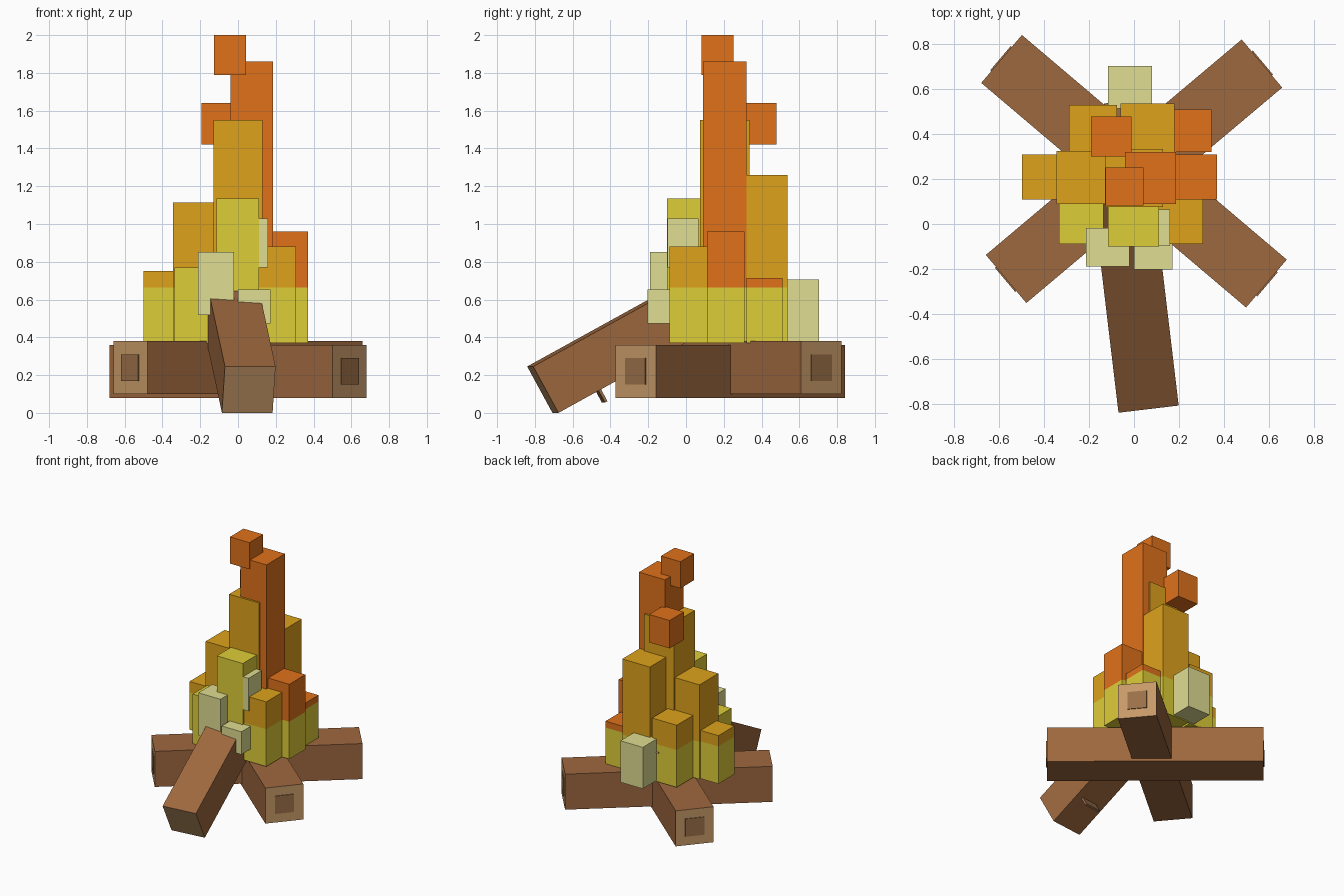
import bpy, bmesh, math
from mathutils import Vector, Matrix

if "Cube" in bpy.data.objects:
    bpy.data.objects.remove(bpy.data.objects["Cube"])


def mat(name, hexcol):
    m = bpy.data.materials.new(name)
    rgb = [int(hexcol[i:i + 2], 16) / 255 for i in (0, 2, 4)]
    lin = [c / 12.92 if c < 0.04045 else ((c + 0.055) / 1.055) ** 2.4 for c in rgb]
    m.diffuse_color = (*lin, 1)
    m.use_nodes = True
    m.node_tree.nodes["Principled BSDF"].inputs["Base Color"].default_value = m.diffuse_color
    return m


BARK = mat("bark", "9E683F")
WOOD = mat("cut_wood", "C69968")
CORE = mat("wood_core", "9A6F48")
PALE = mat("pale_flame", "E0DD92")
YELLOW = mat("yellow_flame", "DECD38")
AMBER = mat("amber_flame", "DEA21C")
ORANGE = mat("orange_flame", "E0711A")


def finish(name, bm, mats):
    me = bpy.data.meshes.new(name)
    bm.to_mesh(me)
    bm.free()
    for m in mats:
        me.materials.append(m)
    ob = bpy.data.objects.new(name, me)
    bpy.context.collection.objects.link(ob)
    return ob


def box(name, size, mats, matrix):
    bm = bmesh.new()
    bmesh.ops.create_cube(bm, size=1)
    bmesh.ops.scale(bm, vec=size, verts=bm.verts)
    bm.normal_update()
    # second material goes on the two ends along local y
    if len(mats) > 1:
        for f in bm.faces:
            f.material_index = int(abs(f.normal.y) > 0.9)
    bmesh.ops.transform(bm, matrix=matrix, verts=bm.verts)
    return finish(name, bm, mats)


def flame(name, x0, x1, y0, y1, z0, z1, col, base=None, split=0.665):
    bm = bmesh.new()
    bmesh.ops.create_cube(bm, size=1)
    bmesh.ops.scale(bm, vec=(x1 - x0, y1 - y0, z1 - z0), verts=bm.verts)
    bmesh.ops.translate(bm, vec=((x0 + x1) / 2, (y0 + y1) / 2, (z0 + z1) / 2), verts=bm.verts)
    if base:
        # yellow lower band
        bmesh.ops.bisect_plane(bm, geom=bm.verts[:] + bm.edges[:] + bm.faces[:],
                               plane_co=(0, 0, split), plane_no=(0, 0, 1))
        for f in bm.faces:
            f.material_index = int(f.calc_center_median().z < split)
    return finish(name, bm, [col, base] if base else [col])


# crossed logs with core plates on both ends
T = 0.28
for name, z, length, ang in (("crossed_log_low", 0.22, 1.547, 49.7),
                             ("crossed_log_high", 0.24, 1.49, -49.9)):
    M = Matrix.Translation((0, 0.235, z)) @ Matrix.Rotation(math.radians(ang), 4, 'Z')
    box(name, (T, length, T), [BARK, WOOD], M)
    for i, s in enumerate((-1, 1)):
        box(f"{name}_core_{i}", (0.14, 0.02, 0.14), [CORE],
            M @ Matrix.Translation((0, s * (length / 2 - 0.004), 0)))

# leaning log, foot on the ground in front
L = 1.13
R = Matrix.Rotation(math.radians(6.8), 4, 'Z') @ Matrix.Rotation(math.radians(28.7), 4, 'X')
foot = Vector((0.057, -0.758, 0.123))
axis = R.to_3x3() @ Vector((0, 1, 0))
box("leaning_log", (0.27, L, T), [BARK, WOOD], Matrix.Translation(foot + axis * L / 2) @ R)
# thin chips below the leaning log
for i, p in enumerate(((0.03, -0.464, 0.12), (-0.06, 0.505, 0.655))):
    box(f"wood_chip_{i}", (0.14, 0.015, 0.14), [CORE], Matrix.Translation(p) @ R)

# flame columns standing on the logs
B = 0.37
columns = [
    ("orange_tall", -0.04, 0.186, 0.09, 0.32, 1.86, ORANGE),
    ("orange_right", 0.18, 0.37, 0.11, 0.31, 0.96, ORANGE),
    ("orange_back_right", 0.16, 0.345, 0.32, 0.51, 0.715, ORANGE),
    ("amber_centre", -0.13, 0.13, 0.075, 0.335, 1.55, AMBER),
    ("amber_left", -0.345, -0.115, 0.09, 0.325, 1.115, AMBER),
    ("amber_far_left", -0.50, -0.30, 0.11, 0.31, 0.75, AMBER),
    ("amber_back_left", -0.29, -0.075, 0.315, 0.53, 0.86, AMBER),
    ("amber_back", -0.06, 0.18, 0.318, 0.537, 1.26, AMBER),
    ("amber_front_right", 0.10, 0.308, -0.088, 0.118, 0.88, AMBER),
]
for n, x0, x1, y0, y1, top, col in columns:
    flame("flame_" + n, x0, x1, y0, y1, B, top, col, YELLOW)
flame("flame_yellow_left", -0.335, -0.135, -0.088, 0.11, B, 0.77, YELLOW)
flame("flame_yellow_front", -0.115, 0.112, -0.10, 0.12, B, 1.135, YELLOW)

# floating sparks and pale tongues
flame("spark_top", -0.128, 0.042, 0.082, 0.252, 1.79, 2.0, ORANGE)
flame("spark_back", -0.192, -0.012, 0.30, 0.478, 1.42, 1.64, ORANGE)
flame("pale_front_left", -0.213, -0.02, -0.19, -0.018, 0.517, 0.852, PALE)
flame("pale_front_right", 0.0, 0.172, -0.203, -0.03, 0.472, 0.652, PALE)
flame("pale_upper_right", -0.01, 0.16, -0.097, 0.065, 0.77, 1.03, PALE)
flame("pale_back", -0.115, 0.08, 0.515, 0.703, 0.378, 0.705, PALE)
